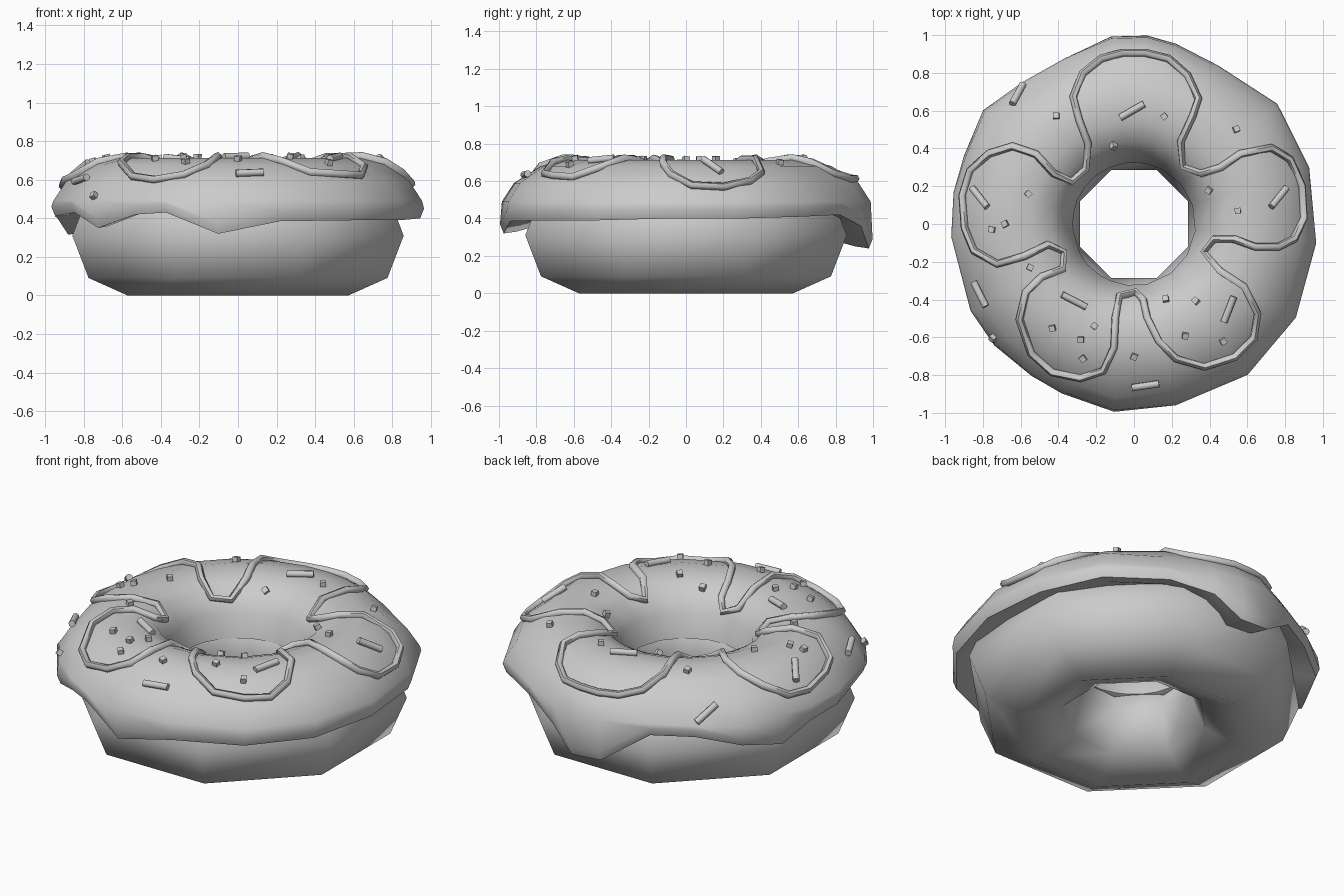
import bpy, bmesh, math
from mathutils import Vector, Matrix
from mathutils.bvhtree import BVHTree

if "Cube" in bpy.data.objects:
    bpy.data.objects.remove(bpy.data.objects["Cube"])


def finish(obj, angle):
    bpy.ops.object.select_all(action='DESELECT')
    obj.select_set(True)
    bpy.context.view_layer.objects.active = obj
    bpy.ops.object.shade_smooth_by_angle(angle=math.radians(angle))


def rings_to_object(name, rings, angle):
    """Skin closed cross-sections around the ring axis."""
    n, m = len(rings), len(rings[0])
    verts = [p for ring in rings for p in ring]
    faces = [(i * m + j, ((i + 1) % n) * m + j,
              ((i + 1) % n) * m + (j + 1) % m, i * m + (j + 1) % m)
             for i in range(n) for j in range(m)]
    mesh = bpy.data.meshes.new(name)
    mesh.from_pydata(verts, [], faces)
    bm = bmesh.new()
    bm.from_mesh(mesh)
    bmesh.ops.recalc_face_normals(bm, faces=bm.faces)
    bm.to_mesh(mesh)
    bm.free()
    obj = bpy.data.objects.new(name, mesh)
    bpy.context.collection.objects.link(obj)
    finish(obj, angle)
    return obj


def polar(az, r, z):
    return (r * math.cos(az), r * math.sin(az), z)


# Dough: eight by eight torus
dough = rings_to_object("dough", [
    [polar(math.radians(22.5 + 45 * i),
           0.62 + 0.31 * math.cos(math.radians(45 * j)),
           0.31 + 0.31 * math.sin(math.radians(45 * j))) for j in range(8)]
    for i in range(8)], 60)

# Icing: uneven dripping rim as (azimuth, radius, lowest z)
rim = [(-96, 1.0, .32), (-77, .985, .385), (-53, 1.0, .39), (-30, .99, .39),
       (-6, .97, .40), (18, .975, .40), (40, .99, .41), (62, .95, .42),
       (77, .98, .36), (86, 1.0, .24), (97, 1.0, .25), (113, .95, .42),
       (128, .955, .42), (143, 1.0, .37), (158, .97, .315), (170, .97, .40),
       (184, .97, .41), (208, .98, .43), (221, .98, .35), (236, .97, .42),
       (247, .975, .43)]
rings = []
for deg, r, low in rim:
    section = [(.37, .40), (.325, .42), (.36, .56), (.44, .665), (.54, .705),
               (.66, .712), (.78, .68), (r - .075, .59), (r - .01, .49),
               (r, low + .05), (r - .02, low), (r - .09, low + .01), (.80, low + .04)]
    rings.append([polar(math.radians(deg), a, z) for a, z in section])
icing = rings_to_object("icing", rings, 55)
icing_tree = BVHTree.FromPolygons([v.co for v in icing.data.vertices],
                                  [p.vertices for p in icing.data.polygons])


def on_icing(x, y):
    hit, normal, _, _ = icing_tree.ray_cast(Vector((x, y, 2)), Vector((0, 0, -1)))
    if hit is None:
        return Vector((x, y, .5)), Vector((0, 0, 1))
    return hit, normal


# Piped line: wavy loop laid on the icing
loop = [(-.06, .90), (.06, .90), (.18, .87), (.28, .78), (.34, .66), (.31, .57),
        (.25, .44), (.265, .31), (.36, .27), (.46, .30), (.56, .37), (.72, .40),
        (.82, .34), (.88, .2), (.89, .03), (.84, -.08), (.76, -.12), (.64, -.12),
        (.53, -.08), (.43, -.08), (.38, -.15), (.46, -.25), (.58, -.33), (.65, -.47),
        (.63, -.6), (.53, -.7), (.37, -.75), (.22, -.71), (.13, -.62), (.07, -.5),
        (.05, -.41), (.01, -.37), (-.08, -.39), (-.1, -.5), (-.105, -.65), (-.16, -.77),
        (-.28, -.81), (-.43, -.78), (-.54, -.68), (-.6, -.5), (-.57, -.36), (-.49, -.28),
        (-.38, -.24), (-.38, -.15), (-.46, -.11), (-.58, -.17), (-.72, -.21), (-.84, -.14),
        (-.89, -.02), (-.9, .15), (-.86, .28), (-.76, .37), (-.64, .41), (-.52, .37),
        (-.43, .27), (-.34, .23), (-.26, .3), (-.245, .43), (-.29, .55), (-.32, .67),
        (-.27, .79), (-.17, .87)]
curve = bpy.data.curves.new("piped_line", 'CURVE')
curve.dimensions = '3D'
curve.bevel_depth = .021
curve.bevel_resolution = 1
spline = curve.splines.new('POLY')
spline.points.add(len(loop) - 1)
for point, (x, y) in zip(spline.points, loop):
    hit, normal = on_icing(x, y)
    point.co = (*(hit + normal * .012), 1)
spline.use_cyclic_u = True
piping = bpy.data.objects.new("piped_line", curve)
bpy.context.collection.objects.link(piping)
bpy.ops.object.select_all(action='DESELECT')
piping.select_set(True)
bpy.context.view_layer.objects.active = piping
bpy.ops.object.convert(target='MESH')
finish(bpy.context.object, 60)


def surface_frame(x, y, deg, lift):
    """Matrix on the icing: local x along the given heading, z along the normal."""
    hit, normal = on_icing(x, y)
    a = math.radians(deg)
    heading = Vector((math.cos(a), math.sin(a), 0))
    along = (heading - normal * heading.dot(normal)).normalized()
    m = Matrix((along, normal.cross(along), normal)).transposed().to_4x4()
    m.translation = hit + normal * lift
    return m


def scatter(name, places, build):
    bm = bmesh.new()
    for x, y, deg in places:
        build(bm, x, y, deg)
    mesh = bpy.data.meshes.new(name)
    bm.to_mesh(mesh)
    bm.free()
    obj = bpy.data.objects.new(name, mesh)
    bpy.context.collection.objects.link(obj)
    finish(obj, 50)


def rod(bm, x, y, deg):
    m = surface_frame(x, y, deg, .012) @ Matrix.Rotation(math.pi / 2, 4, 'Y')
    bmesh.ops.create_cone(bm, cap_ends=True, segments=8, radius1=.019,
                          radius2=.019, depth=.145, matrix=m)


def bead(bm, x, y, deg):
    bmesh.ops.create_cube(bm, size=.031, matrix=surface_frame(x, y, deg, .01))


# Long sprinkles
scatter("rod_sprinkles", [
    (-.01, .6, 30), (-.81, .14, -38), (.76, .14, 38), (-.61, .68, 95),
    (-.81, -.37, -57), (-.32, -.41, -25), (.5, -.45, 70), (.06, -.85, 10)], rod)

# Small square sprinkles
beads = [(-.41, .57), (.16, .57), (-.11, .42), (.54, .5), (.4, .18), (.55, .07),
         (-.56, .16), (-.75, -.03), (-.68, 0), (-.55, -.23), (.17, -.4), (.33, -.41),
         (.27, -.59), (.47, -.62), (0, -.7), (-.43, -.55), (-.21, -.54), (-.28, -.61),
         (-.27, -.71), (-.74, -.6)]
scatter("bead_sprinkles", [(x, y, 37 * i) for i, (x, y) in enumerate(beads)], bead)
